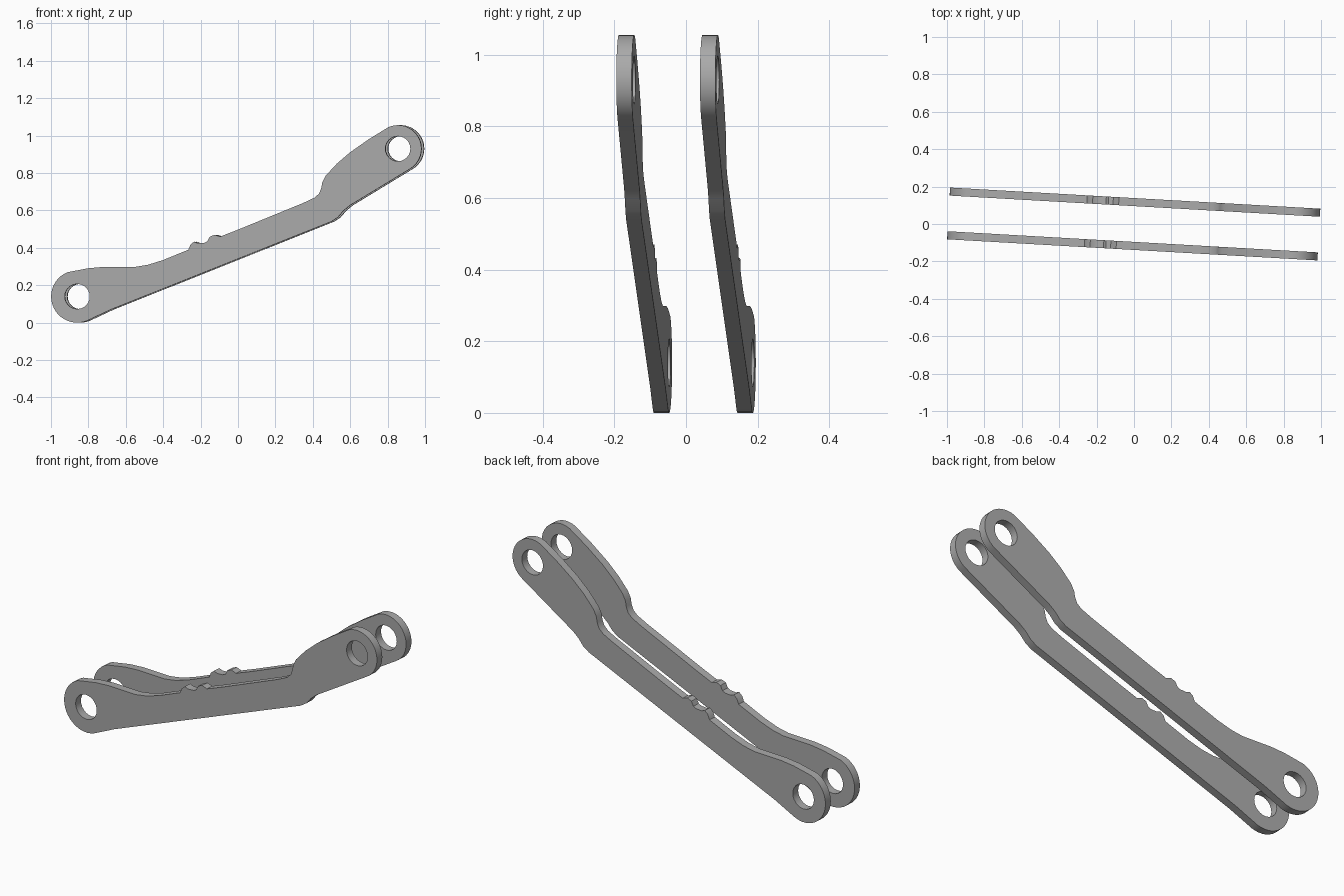
import bpy, bmesh
from math import radians, sin, cos, pi
from mathutils import Matrix, Vector

cube = bpy.data.objects.get("Cube")
if cube:
    bpy.data.objects.remove(cube, do_unlink=True)

THICK, SPACING, YAW = 0.043, 0.234, -0.057
LOW, HIGH = (-0.86, 0.14), (0.857, 0.93)   # eye centres
HOLE = 0.067

steel = bpy.data.materials.new("grey steel")
steel.use_nodes = True
grey = (0.4, 0.4, 0.4, 1)
steel.diffuse_color = grey
steel.node_tree.nodes["Principled BSDF"].inputs["Base Color"].default_value = grey


def arc(centre, radius, start, end, steps):
    """Points along an arc, angles in degrees."""
    out = []
    for i in range(steps + 1):
        a = radians(start + (end - start) * i / steps)
        out.append((centre[0] + radius * cos(a), centre[1] + radius * sin(a)))
    return out


# Outline, counter-clockwise: low eye, lower edge, high eye, upper edge with two nubs
lower_edge = [(-0.68, 0.07), (0.50, 0.54), (0.535, 0.563), (0.565, 0.598), (0.60, 0.627)]
upper_edge = [(0.70, 0.98), (0.60, 0.91), (0.53, 0.85), (0.47, 0.785), (0.452, 0.75),
              (0.447, 0.72), (0.435, 0.69), (0.41, 0.668), (0.35, 0.64), (0, 0.497),
              (-0.095, 0.46), (-0.125, 0.47), (-0.15, 0.46), (-0.163, 0.435),
              (-0.18, 0.427), (-0.215, 0.425), (-0.235, 0.433), (-0.254, 0.417),
              (-0.265, 0.39), (-0.40, 0.335), (-0.48, 0.31), (-0.55, 0.298),
              (-0.72, 0.298), (-0.80, 0.291)]
outline = (arc(LOW, 0.14, 112, 299, 22) + lower_edge
           + arc(HIGH, 0.126, -60, 114, 20) + upper_edge)
loops = [outline] + [arc(c, HOLE, 0, 345, 23) for c in (LOW, HIGH)]


def link_plate(name, offset):
    bm = bmesh.new()
    edges = []
    for loop in loops:
        verts = [bm.verts.new((x + 0.007, -THICK / 2, z)) for x, z in loop]
        edges += [bm.edges.new((v, verts[i - 1])) for i, v in enumerate(verts)]
    # Flat plate with the two eye holes, then thickness
    bmesh.ops.triangle_fill(bm, edges=edges, use_beauty=True, normal=(0, -1, 0))
    grown = bmesh.ops.extrude_face_region(bm, geom=bm.faces[:], use_keep_orig=True)
    moved = [g for g in grown["geom"] if isinstance(g, bmesh.types.BMVert)]
    bmesh.ops.translate(bm, verts=moved, vec=(0, THICK, 0))
    bmesh.ops.recalc_face_normals(bm, faces=bm.faces[:])
    bmesh.ops.transform(bm, verts=bm.verts[:],
                        matrix=Matrix.Rotation(YAW, 4, 'Z') @ Matrix.Translation((0, offset, 0)))
    mesh = bpy.data.meshes.new(name)
    bm.to_mesh(mesh)
    bm.free()
    mesh.materials.append(steel)
    obj = bpy.data.objects.new(name, mesh)
    bpy.context.collection.objects.link(obj)
    bpy.ops.object.select_all(action='DESELECT')
    obj.select_set(True)
    bpy.context.view_layer.objects.active = obj
    bpy.ops.object.shade_smooth_by_angle(angle=radians(30))
    return obj


link_plate("front_link_plate", -SPACING / 2)
link_plate("back_link_plate", SPACING / 2)
